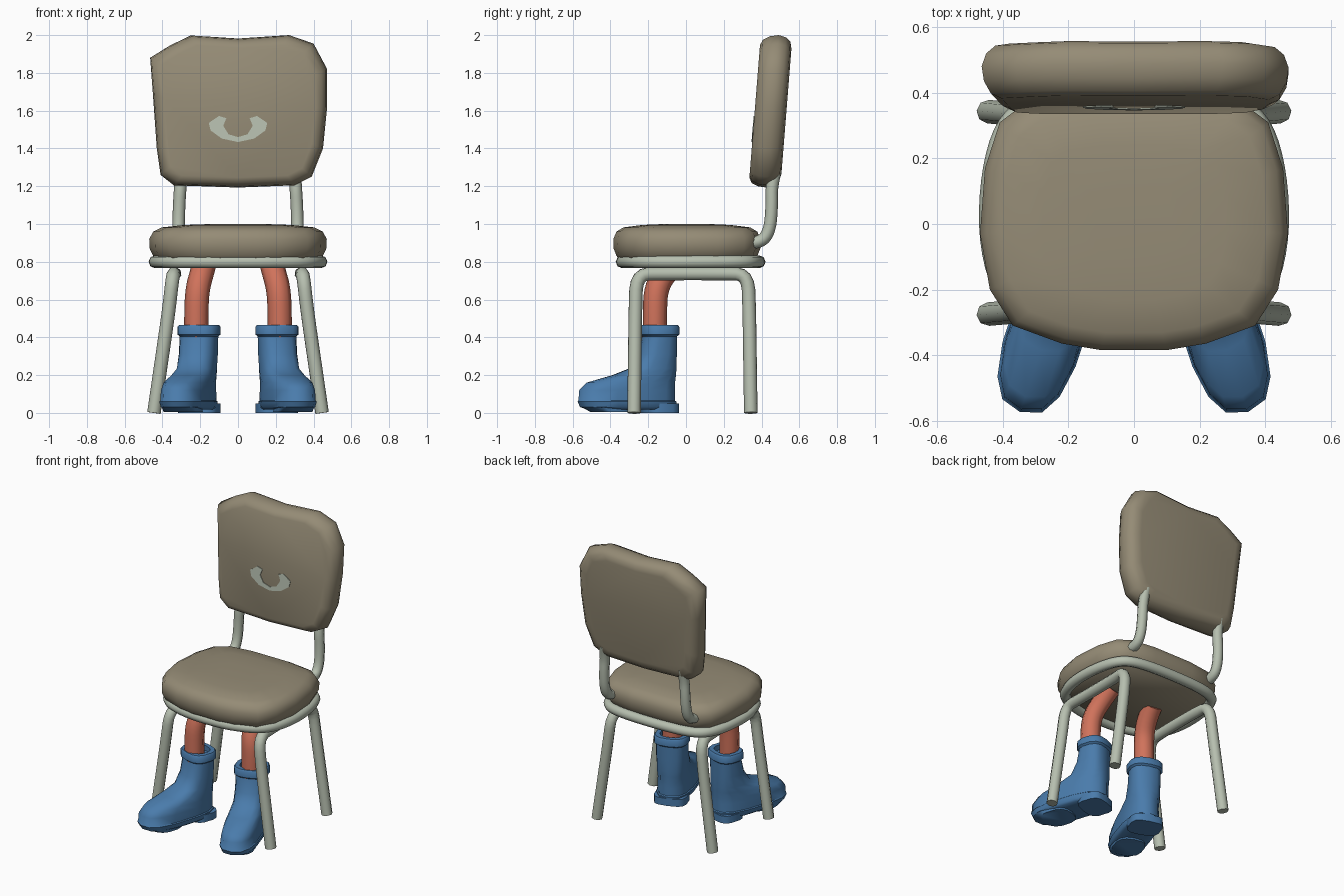
import bpy, bmesh, math
from mathutils import Vector

if "Cube" in bpy.data.objects:
    bpy.data.objects.remove(bpy.data.objects["Cube"])


def material(name, rgb):
    m = bpy.data.materials.new(name)
    m.diffuse_color = (*rgb, 1)
    m.use_nodes = True
    m.node_tree.nodes["Principled BSDF"].inputs["Base Color"].default_value = m.diffuse_color
    return m


TAN = material("tan_cushion", (0.30, 0.26, 0.18))
METAL = material("pale_metal", (0.47, 0.52, 0.43))
BLUE = material("boot_blue", (0.068, 0.20, 0.41))
CORAL = material("coral_skin", (0.63, 0.17, 0.105))


def finish(ob, mat, angle):
    ob.data.materials.clear()
    ob.data.materials.append(mat)
    bpy.ops.object.select_all(action='DESELECT')
    ob.select_set(True)
    bpy.context.view_layer.objects.active = ob
    bpy.ops.object.shade_smooth_by_angle(angle=math.radians(angle))
    return ob


def loft(name, rings, mat, angle=50):
    """Skin equal-sized rings of points and cap both ends."""
    bm = bmesh.new()
    vs = [[bm.verts.new(p) for p in r] for r in rings]
    n = len(vs[0])
    for a, b in zip(vs, vs[1:]):
        for i in range(n):
            j = (i + 1) % n
            bm.faces.new((a[i], a[j], b[j], b[i]))
    bm.faces.new(vs[0][::-1])
    bm.faces.new(vs[-1])
    bmesh.ops.recalc_face_normals(bm, faces=bm.faces)
    me = bpy.data.meshes.new(name)
    bm.to_mesh(me)
    bm.free()
    ob = bpy.data.objects.new(name, me)
    bpy.context.collection.objects.link(ob)
    return finish(ob, mat, angle)


def tube(name, pts, radius, mat, closed=False):
    cu = bpy.data.curves.new(name, 'CURVE')
    cu.dimensions = '3D'
    cu.bevel_depth = radius
    cu.bevel_resolution = 2
    cu.use_fill_caps = True
    cu.resolution_u = 4
    sp = cu.splines.new('NURBS')
    sp.points.add(len(pts) - 1)
    for p, co in zip(sp.points, pts):
        p.co = (*co, 1)
    sp.order_u = 3
    sp.use_endpoint_u = not closed
    sp.use_cyclic_u = closed
    ob = bpy.data.objects.new(name, cu)
    bpy.context.collection.objects.link(ob)
    bpy.ops.object.select_all(action='DESELECT')
    ob.select_set(True)
    bpy.context.view_layer.objects.active = ob
    bpy.ops.object.convert(target='MESH')
    return finish(bpy.context.view_layer.objects.active, mat, 50)


# Seat cushion: half outline mirrored, stacked in layers
half = [(0.10, -0.385), (0.22, -0.365), (0.37, -0.31), (0.44, -0.20), (0.47, -0.03),
        (0.455, 0.17), (0.41, 0.31), (0.33, 0.37), (0.15, 0.395)]
outline = half + [(-x, y) for x, y in reversed(half)]
seat_layers = [(0.80, 0.90), (0.835, 0.96), (0.87, 0.995), (0.92, 1.0),
               (0.96, 0.955), (0.982, 0.86), (0.995, 0.6), (1.0, 0.3)]
loft("seat_cushion", [[(x * k, y * k, z) for x, y in outline] for z, k in seat_layers], TAN, 70)

# Metal ring under the seat
tube("seat_ring", [(x * 0.945, y * 0.93 + 0.02, 0.80) for x, y in outline], 0.034, METAL, True)


# Backrest: leaning cushion
def lean(z):
    return 0.412 + (z - 1.2) * 0.08


back = [(-0.465, 1.88), (-0.36, 1.945), (-0.25, 1.998), (0, 1.982), (0.27, 2.0), (0.40, 1.955),
        (0.472, 1.82), (0.472, 1.62), (0.45, 1.40), (0.39, 1.25), (0.30, 1.205), (0, 1.193),
        (-0.34, 1.205), (-0.41, 1.26), (-0.43, 1.40), (-0.45, 1.68)]
back_layers = [(-0.08, 0.87), (-0.066, 0.94), (-0.03, 0.985), (0.015, 1.0),
               (0.055, 0.97), (0.08, 0.91), (0.088, 0.82)]
rings = []
for d, k in back_layers:
    ring = []
    for x, z in back:
        zz = 1.6 + (z - 1.6) * k
        ring.append((x * k, lean(zz) + d, zz))
    rings.append(ring)
loft("backrest_cushion", rings, TAN, 70)

# Pale crescent on the backrest, a thin plate
cres = [(0, 1.46), (0.05, 1.475), (0.078, 1.52), (0.062, 1.56), (0.10, 1.572), (0.155, 1.535),
        (0.145, 1.495), (0.085, 1.452), (0, 1.434)]
cres += [(-x, z) for x, z in reversed(cres[1:-1])]
loft("crescent_mark", [[(x, lean(z) + d, z) for x, z in cres] for d in (-0.084, -0.077)], METAL, 30)


# Boot cross-section: rounded box in the direction the foot points
def boot_ring(s, z, rear, front, width, power=0.75, turn=math.radians(18)):
    pts = []
    for i in range(14):
        a = 2 * math.pi * i / 14
        c, n = math.cos(a), math.sin(a)
        u = (rear + front) / 2 + (front - rear) / 2 * math.copysign(abs(c) ** power, c)
        v = width * math.copysign(abs(n) ** power, n)
        x = 0.205 + u * math.sin(turn) + v * math.cos(turn)
        y = -0.137 - u * math.cos(turn) + v * math.sin(turn)
        pts.append((s * x, y, z))
    return pts


boot_layers = [(0.018, -0.085, 0.40, 0.100), (0.03, -0.09, 0.445, 0.115), (0.06, -0.09, 0.46, 0.12),
               (0.065, -0.083, 0.455, 0.114), (0.12, -0.083, 0.45, 0.112), (0.16, -0.083, 0.41, 0.108),
               (0.20, -0.083, 0.26, 0.104), (0.235, -0.083, 0.165, 0.10), (0.31, -0.083, 0.115, 0.10),
               (0.405, -0.083, 0.092, 0.10), (0.415, -0.095, 0.104, 0.112), (0.455, -0.095, 0.104, 0.112),
               (0.465, -0.088, 0.097, 0.104), (0.465, -0.06, 0.07, 0.075), (0.43, -0.06, 0.07, 0.075)]

for s, side in ((-1, "left"), (1, "right")):
    # Arched metal legs, one tube front to back on each side
    arch = [(0.445, -0.275, 0), (0.365, -0.268, 0.55), (0.345, -0.262, 0.735), (0.335, -0.13, 0.737),
            (0.335, 0.20, 0.737), (0.345, 0.328, 0.735), (0.365, 0.335, 0.55), (0.445, 0.343, 0)]
    arch = [Vector(p) for p in arch]
    # Extra points keep the straight stretches straight
    arch.insert(1, arch[0].lerp(arch[1], 0.5))
    arch.insert(-1, arch[-1].lerp(arch[-2], 0.5))
    tube(side + "_leg_arch", [(s * p.x, p.y, p.z) for p in arch], 0.036, METAL)

    # Bent support joining seat and backrest
    post = [(0.315, 0.335, 0.90), (0.315, 0.40, 0.90), (0.315, 0.445, 0.97), (0.312, 0.455, 1.10),
            (0.305, 0.452, 1.20), (0.30, 0.475, 1.29)]
    tube(side + "_back_support", [(s * x, y, z) for x, y, z in post], 0.033, METAL)

    # Shin and knee bending up into the seat
    shin = [(0.22, -0.165, 0.40), (0.222, -0.165, 0.52), (0.215, -0.16, 0.66),
            (0.185, -0.10, 0.76), (0.17, -0.02, 0.83)]
    tube(side + "_shin", [(s * x, y, z) for x, y, z in shin], 0.064, CORAL)

    # Boot with a separate heel block and front sole
    loft(side + "_boot", [boot_ring(s, *r) for r in boot_layers], BLUE, 45)
    loft(side + "_boot_heel", [boot_ring(s, z, -0.09, 0.09, 0.108, 0.6) for z in (0, 0.05)], BLUE, 40)
    loft(side + "_boot_sole", [boot_ring(s, z, 0.17, f, 0.10) for z, f in ((0.006, 0.38), (0.03, 0.43))],
         BLUE, 40)
